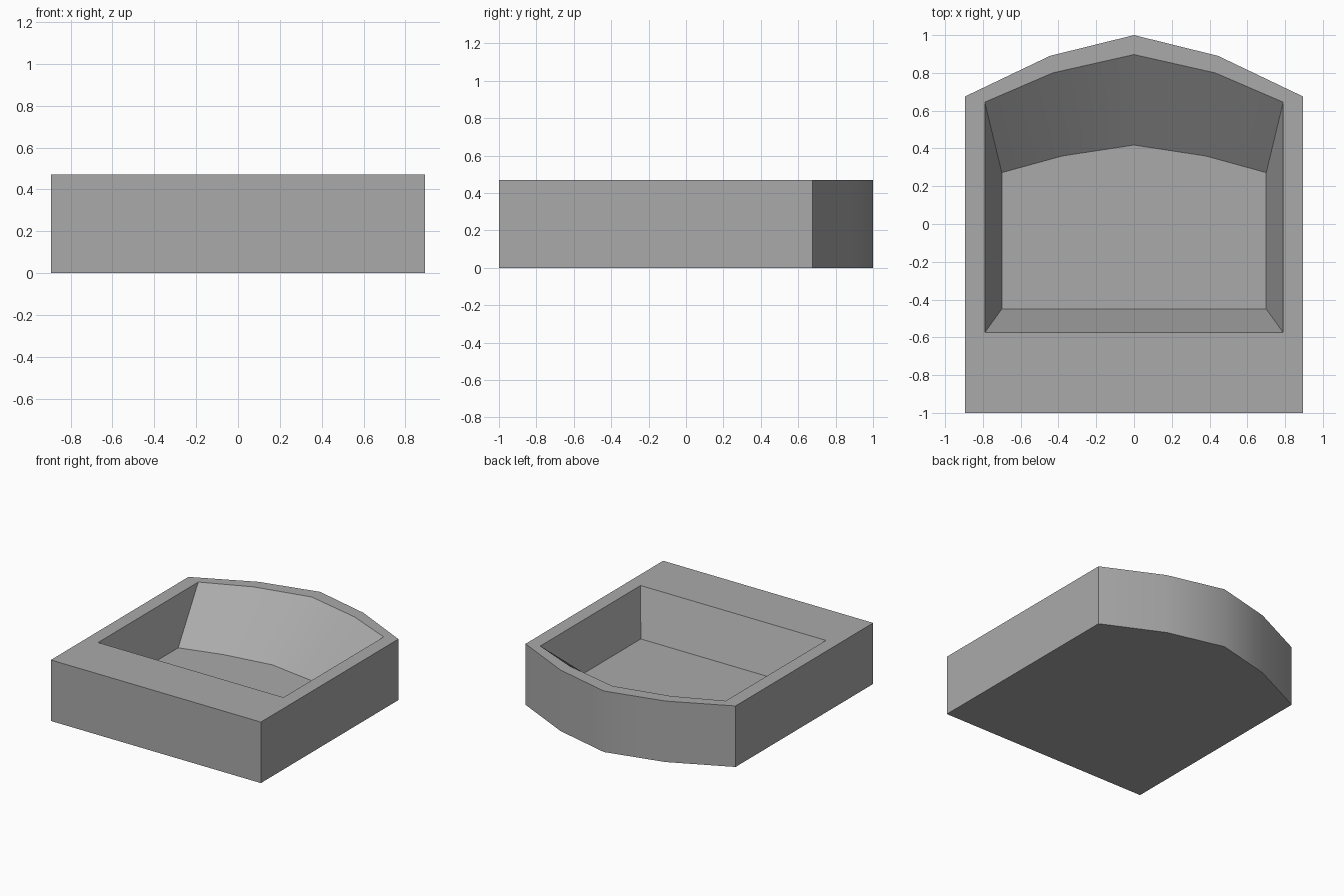
import bpy
import bmesh
from math import radians

cube = bpy.data.objects.get("Cube")
if cube:
    bpy.data.objects.remove(cube, do_unlink=True)

TOP, FLOOR = 0.47, 0.13

grey = bpy.data.materials.new("plain grey")
grey.use_nodes = True
colour = (0.4, 0.4, 0.4, 1)
grey.diffuse_color = colour
grey.node_tree.nodes["Principled BSDF"].inputs["Base Color"].default_value = colour


def outline(half):
    """Mirror the +x half of an outline, listed from front corner to back apex."""
    return half + [(-x, y) for x, y in reversed(half[:-1])]


def add_ring(bm, points, z):
    return [bm.verts.new((x, y, z)) for x, y in points]


def bridge(bm, lower, upper):
    n = len(lower)
    for i in range(n):
        j = (i + 1) % n
        bm.faces.new((lower[i], lower[j], upper[j], upper[i]))


# Outlines of the block, the basin rim and the basin floor
outer = outline([(0.895, -1), (0.895, 0.675), (0.445, 0.89), (0, 1)])
rim = outline([(0.79, -0.575), (0.79, 0.645), (0.43, 0.80), (0, 0.897)])
floor = outline([(0.70, -0.45), (0.70, 0.272), (0.38, 0.36), (0, 0.418)])

# Block with a sloping basin: base, outer walls, top border, inner walls, floor
bm = bmesh.new()
rings = [add_ring(bm, points, z) for points, z in
         ((outer, 0), (outer, TOP), (rim, TOP), (floor, FLOOR))]
for lower, upper in zip(rings, rings[1:]):
    bridge(bm, lower, upper)
bm.faces.new(list(reversed(rings[0])))
bm.faces.new(rings[-1])
bmesh.ops.recalc_face_normals(bm, faces=bm.faces)

mesh = bpy.data.meshes.new("basin_block")
bm.to_mesh(mesh)
bm.free()
mesh.materials.append(grey)
block = bpy.data.objects.new("basin_block", mesh)
bpy.context.collection.objects.link(block)

# Soft curve along the back, crisp edges elsewhere
bpy.ops.object.select_all(action="DESELECT")
block.select_set(True)
bpy.context.view_layer.objects.active = block
bpy.ops.object.shade_smooth_by_angle(angle=radians(30))
